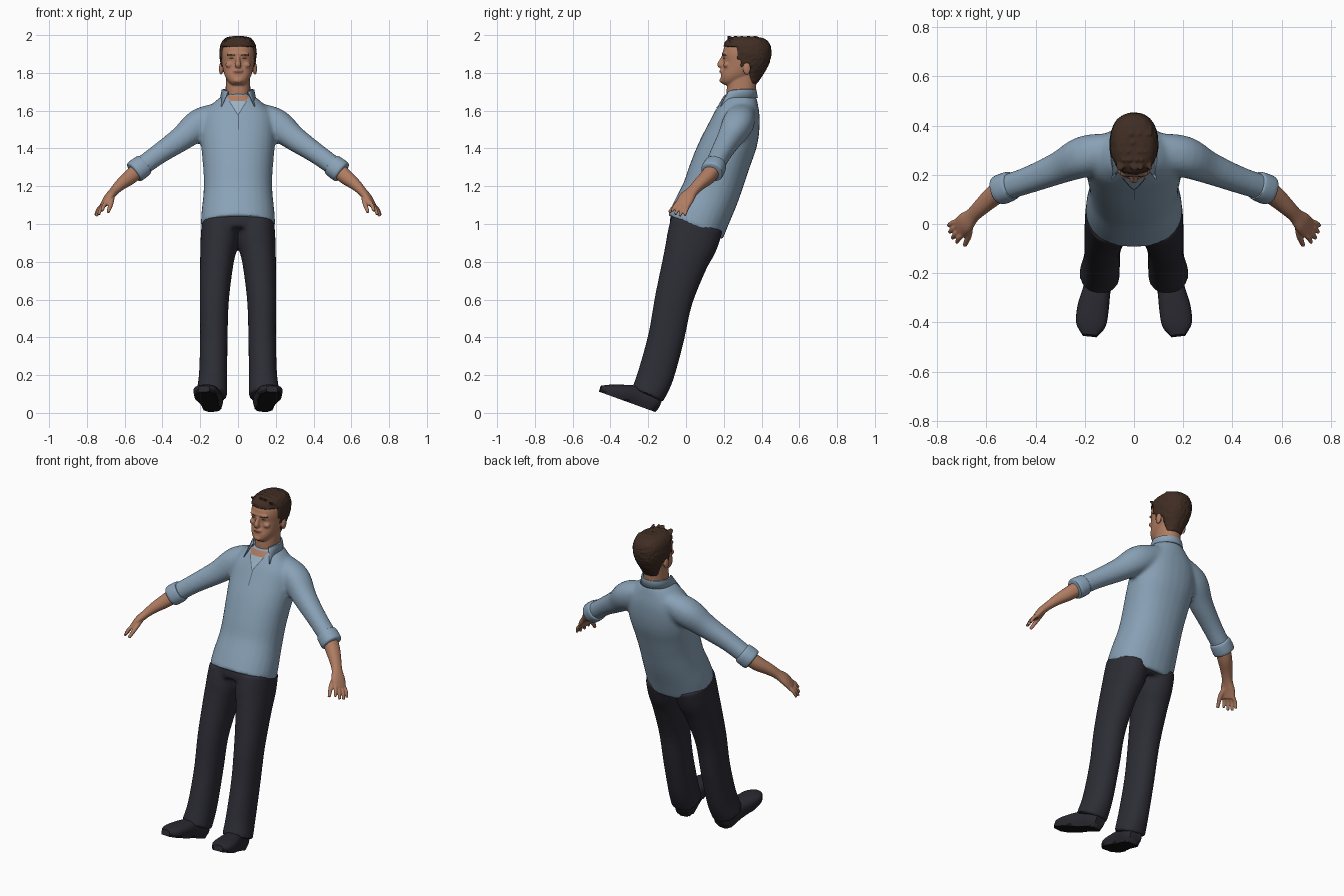
import bpy, bmesh, math, random
from mathutils import Vector, Matrix
from mathutils.bvhtree import BVHTree

random.seed(4)
if "Cube" in bpy.data.objects:
    bpy.data.objects.remove(bpy.data.objects["Cube"])


def material(name, r, g, b):
    m = bpy.data.materials.new(name)
    m.use_nodes = True
    m.diffuse_color = (r, g, b, 1)
    shader = m.node_tree.nodes["Principled BSDF"]
    shader.inputs["Base Color"].default_value = (r, g, b, 1)
    shader.inputs["Roughness"].default_value = 0.8
    return m


SHIRT = material("shirt blue", 0.25, 0.36, 0.47)
SEAM = material("seam blue", 0.10, 0.15, 0.21)
UNDER = material("undershirt", 0.33, 0.44, 0.54)
SKIN = material("skin", 0.43, 0.20, 0.12)
LIP = material("lip", 0.25, 0.09, 0.06)
HAIR = material("hair brown", 0.05, 0.026, 0.017)
EYE = material("eye dark", 0.06, 0.035, 0.03)
CLOTH = material("trouser charcoal", 0.026, 0.026, 0.036)
SHOE = material("shoe charcoal", 0.022, 0.022, 0.03)
SOLE = material("sole black", 0.008, 0.008, 0.01)


def finish(name, bm, mat):
    bmesh.ops.recalc_face_normals(bm, faces=bm.faces)
    me = bpy.data.meshes.new(name)
    bm.to_mesh(me)
    bm.free()
    me.materials.append(mat)
    ob = bpy.data.objects.new(name, me)
    bpy.context.collection.objects.link(ob)
    return ob


def spline(rows, steps):
    k = [Vector(r) for r in rows]
    k = [k[0] * 2 - k[1]] + k + [k[-1] * 2 - k[-2]]
    out = []
    for a, b, c, d in zip(k, k[1:], k[2:], k[3:]):
        for i in range(steps):
            f = i / steps
            out.append((b * 2 + (c - a) * f + (a * 2 - b * 5 + c * 4 - d) * f ** 2
                        + (b * 3 - a - c * 3 + d) * f ** 3) / 2)
    return out + [k[-2]]


def loft(name, rows, mat, u=(1, 0, 0), t=None, n=28, p=2.2, steps=4, s=1):
    """Skin over rings of (x, y, z, half width, half depth); s=-1 mirrors it."""
    rows = spline(rows, steps)
    pos = [Vector(r[:3]) for r in rows]
    bm = bmesh.new()
    rings = []
    for i, r in enumerate(rows):
        tan = Vector(t) if t else (pos[min(i + 1, len(pos) - 1)] - pos[max(i - 1, 0)]).normalized()
        ax = Vector(u)
        ax = (ax - tan * ax.dot(tan)).normalized()
        ay = tan.cross(ax)
        ring = []
        for j in range(n):
            ca, sa = math.cos(math.tau * j / n), math.sin(math.tau * j / n)
            q = pos[i] + ax * math.copysign(abs(ca) ** (2 / p), ca) * r[3] \
                + ay * math.copysign(abs(sa) ** (2 / p), sa) * r[4]
            ring.append(bm.verts.new((q.x * s, q.y, q.z)))
        rings.append(ring)
    for lo, hi in zip(rings, rings[1:]):
        for j in range(n):
            bm.faces.new((lo[j], lo[(j + 1) % n], hi[(j + 1) % n], hi[j]))
    bm.faces.new(rings[0])
    bm.faces.new(rings[-1])
    return finish(name, bm, mat)


def blob(center, radii):
    bm = bmesh.new()
    bmesh.ops.create_uvsphere(bm, u_segments=20, v_segments=12, radius=1,
                              matrix=Matrix.Translation(center) @ Matrix.Diagonal((*radii, 1)))
    return finish("blob", bm, SKIN)


def fuse(name, parts, mat, voxel, smooth):
    """Blend overlapping closed parts into one continuous surface."""
    bm = bmesh.new()
    for o in parts:
        bm.from_mesh(o.data)
        bpy.data.objects.remove(o)
    ob = finish(name, bm, mat)
    rm = ob.modifiers.new("blend", "REMESH")
    rm.mode, rm.voxel_size = "VOXEL", voxel
    sm = ob.modifiers.new("soften", "SMOOTH")
    sm.factor, sm.iterations = 0.5, smooth
    dg = bpy.context.evaluated_depsgraph_get()
    me = bpy.data.meshes.new_from_object(ob.evaluated_get(dg))
    ob.modifiers.clear()
    ob.data = me
    me.materials.clear()
    me.materials.append(mat)
    return ob


def surface(ob):
    me = ob.data
    return BVHTree.FromPolygons([v.co for v in me.vertices], [p.vertices[:] for p in me.polygons])


def patch(name, tree, mat, shape, nu=8, nv=8, lift=0.003):
    """Thin plate laid on the front of a surface; shape(u, v) gives x, z."""
    bm = bmesh.new()
    grid = []
    for i in range(nu + 1):
        for j in range(nv + 1):
            x, z = shape(i / nu * 2 - 1, j / nv)
            hit = tree.ray_cast(Vector((x, -2, z)), Vector((0, 1, 0)))[0]
            grid.append(bm.verts.new((x, (hit.y if hit else 0.22) - lift, z)))
    w = nv + 1
    for i in range(nu):
        for j in range(nv):
            a = i * w + j
            bm.faces.new((grid[a], grid[a + w], grid[a + w + 1], grid[a + 1]))
    ob = finish(name, bm, mat)
    if sum(p.normal.y for p in ob.data.polygons) > 0:
        ob.data.flip_normals()


# Shirt: torso and sleeves blended together
parts = [loft("torso", [
    (0, .048, .983, .197, .16), (0, .08, 1.055, .194, .157), (0, .128, 1.16, .183, .153),
    (0, .162, 1.257, .182, .153), (0, .2, 1.36, .19, .15), (0, .241, 1.46, .198, .143),
    (0, .271, 1.565, .19, .123), (0, .285, 1.64, .13, .098), (0, .289, 1.685, .075, .08)], SHIRT)]
for s in (1, -1):
    parts.append(loft("sleeve", [
        (.09, .3, 1.58, .07, .065), (.2, .275, 1.53, .083, .082), (.3, .23, 1.452, .066, .066),
        (.42, .182, 1.37, .055, .054), (.53, .145, 1.29, .051, .051)], SHIRT, u=(0, 1, 0), s=s))
shirt = fuse("shirt", parts, SHIRT, .011, 6)
chest = surface(shirt)
patch("undershirt_v", chest, UNDER, lambda u, v: (u * .045 * v, 1.578 + .075 * v))
patch("skin_v", chest, SKIN, lambda u, v: (u * (.042 + .02 * v), 1.65 + .03 * v), lift=.004)
patch("placket_seam", chest, SEAM, lambda u, v: (u * .003 + .002, 1.5 + .08 * v), nu=2)
for s in (1, -1):
    patch("neckline_seam", chest, SEAM,
          lambda u, v: (s * (.046 * v + u * .003), 1.576 + .075 * v), nu=2, lift=.005)

# Folded collar, open at the front with two points
bm = bmesh.new()
rows = []
for i in range(49):
    f = i / 24 - 1
    k = abs(f) ** 7
    a = math.pi / 2 + f * math.radians(140)
    rows.append([bm.verts.new((r * math.cos(a), .287 + r * math.sin(a), z)) for r, z in
                 ((.079, 1.68), (.078, 1.714 - .012 * k), (.086, 1.712 - .012 * k),
                  (.093 + .045 * k, 1.668 - .046 * k))])
for a, b in zip(rows, rows[1:]):
    for j in range(3):
        bm.faces.new((a[j], b[j], b[j + 1], a[j + 1]))
collar = finish("collar", bm, SHIRT)
collar.modifiers.new("thickness", "SOLIDIFY").thickness = .006

# Trousers: hips and both legs
parts = [loft("hips", [(0, .085, 1.08, .17, .13), (0, .055, 1.0, .182, .143), (0, .04, .95, .18, .13)], CLOTH)]
for s in (1, -1):
    parts.append(loft("leg", [
        (.095, .058, 1.0, .098, .142), (.1, .03, .9, .099, .137), (.112, -.005, .8, .089, .12),
        (.125, -.065, .6, .077, .101), (.128, -.105, .4, .073, .096), (.132, -.16, .2, .075, .096),
        (.14, -.205, .092, .083, .089)], CLOTH, s=s))
fuse("trousers", parts, CLOTH, .011, 4)

# Shoes: flattened onto a tilted sole plane
heel = Vector((0, -.15, 0))
up = Vector((0, .34, .94)).normalized()
for side, s in (("left", 1), ("right", -1)):
    shoe = loft(side + "_shoe", [
        (.13, -.14, .045, .035, .03), (.135, -.175, .06, .056, .052), (.15, -.26, .088, .056, .055),
        (.166, -.34, .105, .064, .045), (.175, -.41, .12, .06, .03), (.18, -.452, .13, .03, .014)],
        SHOE, p=2.5, s=s)
    shoe.data.materials.append(SOLE)
    for v in shoe.data.vertices:
        d = (v.co - heel).dot(up)
        v.co -= up * (d if d < .014 else 0)
    shoe.data.update()
    for f in shoe.data.polygons:
        if (f.center - heel).dot(up) < .008:
            f.material_index = 1

# Rolled cuffs, forearms and hands
across = Vector((.45, .75, -.35)).normalized()
for side, s in (("left", 1), ("right", -1)):
    loft(side + "_cuff", [
        (.495, .158, 1.315, .05, .05), (.503, .155, 1.309, .059, .059),
        (.545, .138, 1.278, .06, .06), (.553, .135, 1.272, .046, .046)], SHIRT, u=(0, 1, 0), s=s)
    parts = [loft("forearm", [
        (.52, .15, 1.295, .042, .042), (.57, .115, 1.25, .041, .04), (.62, .07, 1.21, .034, .031),
        (.655, .036, 1.175, .031, .024), (.685, .005, 1.14, .043, .022), (.71, -.018, 1.1, .042, .016)],
        SKIN, u=across, s=s)]
    knuckle, tip = Vector((.703, -.012, 1.11)), Vector((.743, -.045, 1.047))
    for i, reach in enumerate((.92, 1.05, 1.0, .8)):
        a = knuckle + across * (i - 1.5) * .02
        b = a + (tip - knuckle + across * (i - 1.5) * .008) * reach
        mid = (a + b) / 2 + Vector((.005, 0, .004))
        parts.append(loft("finger", [(*a, .011, .012), (*mid, .0105, .011), (*b, .008, .008)],
                          SKIN, u=across, n=10, s=s))
    parts.append(loft("thumb", [(.668, .01, 1.15, .018, .016), (.672, -.045, 1.11, .014, .013),
                                (.688, -.088, 1.062, .009, .009)], SKIN, u=across, n=10, s=s))
    fuse(side + "_arm", parts, SKIN, .0045, 2)


def stack(name, levels, mat, n, steps):
    """Upright loft from (z, front y, back y, half width)."""
    return loft(name, [(0, (f + b) / 2, z, a, (b - f) / 2) for z, f, b, a in levels], mat,
                t=(0, 0, 1), n=n, p=2.3, steps=steps)


# Head with neck, nose, ears, brow and chin
parts = [
    stack("skull", [(1.737, .2, .27, .034), (1.755, .185, .31, .053), (1.785, .185, .35, .07),
                    (1.82, .194, .39, .08), (1.86, .198, .42, .087), (1.9, .194, .432, .089),
                    (1.94, .205, .43, .083), (1.97, .24, .41, .065), (1.985, .28, .37, .035)], SKIN, 32, 3),
    loft("neck", [(0, .3, 1.6, .07, .07), (0, .292, 1.68, .066, .078), (0, .3, 1.8, .064, .075)], SKIN),
    loft("nose", [(0, .204, 1.895, .009, .01), (0, .19, 1.865, .011, .014),
                  (0, .183, 1.843, .017, .018), (0, .195, 1.83, .013, .009)], SKIN, n=14),
    blob((0, .204, 1.9), (.06, .014, .011)), blob((0, .191, 1.76), (.025, .014, .015)),
    blob((0, .19, 1.808), (.026, .011, .014))]
for s in (1, -1):
    parts.append(blob((s * .09, .322, 1.822), (.011, .02, .033)))
    parts.append(blob((s * .045, .214, 1.842), (.022, .016, .016)))
head = fuse("head", parts, SKIN, .005, 3)
face = surface(head)
for s in (1, -1):
    patch("eye", face, EYE, lambda u, v: (s * .035 + u * .013, 1.877 + (v - .5) * .009 * (1.1 - u * u)), lift=.002)
    patch("eyebrow", face, HAIR,
          lambda u, v: (s * .037 + u * .02, 1.896 - .003 * u * u + (v - .5) * .006), lift=.002)
patch("lips", face, LIP, lambda u, v: (u * .023, 1.806 + (v - .5) * .012 * (1.1 - u * u)), lift=.002)

# Hair: cap that dips inside the head beyond the hairline, with short tufts
hair = stack("hair_cap", [
    (1.745, .3, .378, .05), (1.78, .21, .402, .066), (1.82, .2, .426, .083), (1.86, .2, .444, .094),
    (1.9, .2, .452, .098), (1.94, .2, .448, .095), (1.965, .207, .435, .085),
    (1.983, .23, .41, .068), (1.992, .265, .37, .04)], HAIR, 64, 6)
for v in hair.data.vertices:
    x, y, z = v.co
    line = .1 if z > 1.94 else .262 if z > 1.87 else .285 if z > 1.83 else .345
    if y < line:
        v.co.x, v.co.y = x * .8, .31 + (y - .31) * .75
    else:
        k = 1 + random.uniform(-.025, .025)
        v.co.x, v.co.y = x * k, .32 + (y - .32) * k
parts = [hair]
for i in range(26):
    x, y = random.uniform(-.062, .062), .235 + .14 * (i % 5) / 4
    z = 1.972 - 3 * x * x
    parts.append(loft("tuft", [(x, y + .02, z, .014, .01), (x, y, z + .014, .012, .008),
                               (x * 1.1, y - .015, z + .024, .005, .004)], HAIR, n=8, steps=2))
fuse("hair", parts, HAIR, .005, 1)

# Smooth shading with sharp hems
bpy.ops.object.select_all(action="DESELECT")
for ob in bpy.context.collection.objects:
    if ob.type == "MESH":
        ob.select_set(True)
        bpy.context.view_layer.objects.active = ob
bpy.ops.object.shade_smooth_by_angle(angle=math.radians(45))
